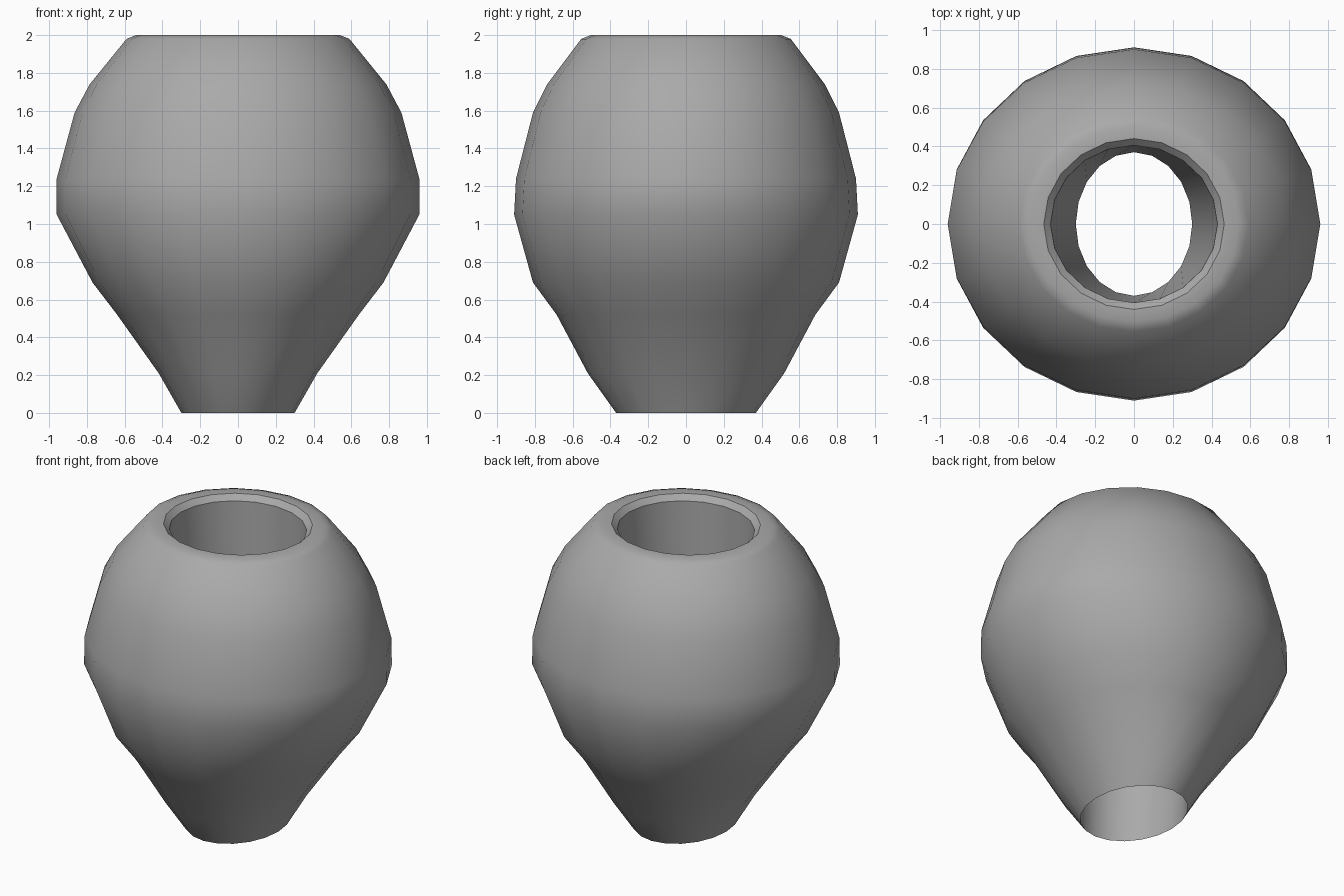
import bpy, bmesh
from math import sin, cos, pi, radians

cube = bpy.data.objects.get("Cube")
if cube:
    bpy.data.objects.remove(cube, do_unlink=True)

SIDES = 20

# Closed section: half width in x, half depth in y, height
SECTION = [
    (0.30, 0.37, 0.0), (0.42, 0.52, 0.21), (0.64, 0.685, 0.52),
    (0.77, 0.81, 0.69), (0.96, 0.91, 1.05), (0.96, 0.90, 1.24),
    (0.865, 0.81, 1.59), (0.785, 0.735, 1.74), (0.59, 0.555, 1.98),
    (0.54, 0.505, 2.0),                       # outer body
    (0.465, 0.44, 2.0), (0.43, 0.405, 1.965),  # rim and chamfer into the bore
]

grey = bpy.data.materials.new("grey")
grey.use_nodes = True
colour = (0.4, 0.4, 0.4, 1)
grey.diffuse_color = colour
grey.node_tree.nodes["Principled BSDF"].inputs["Base Color"].default_value = colour

# Oval rings joined into a solid with a tapering bore from rim to base
bm = bmesh.new()
rings = []
for rx, ry, z in SECTION:
    rings.append([bm.verts.new((rx * cos(2 * pi * i / SIDES),
                                ry * sin(2 * pi * i / SIDES), z))
                  for i in range(SIDES)])
for low, high in zip(rings, rings[1:] + rings[:1]):
    for i in range(SIDES):
        j = (i + 1) % SIDES
        bm.faces.new((low[i], low[j], high[j], high[i]))
bmesh.ops.recalc_face_normals(bm, faces=bm.faces)

mesh = bpy.data.meshes.new("bored_body")
bm.to_mesh(mesh)
bm.free()
mesh.materials.append(grey)
body = bpy.data.objects.new("bored_body", mesh)
bpy.context.collection.objects.link(body)

# Smooth body, crisp rim and base edges
bpy.ops.object.select_all(action="DESELECT")
body.select_set(True)
bpy.context.view_layer.objects.active = body
bpy.ops.object.shade_smooth_by_angle(angle=radians(38))
